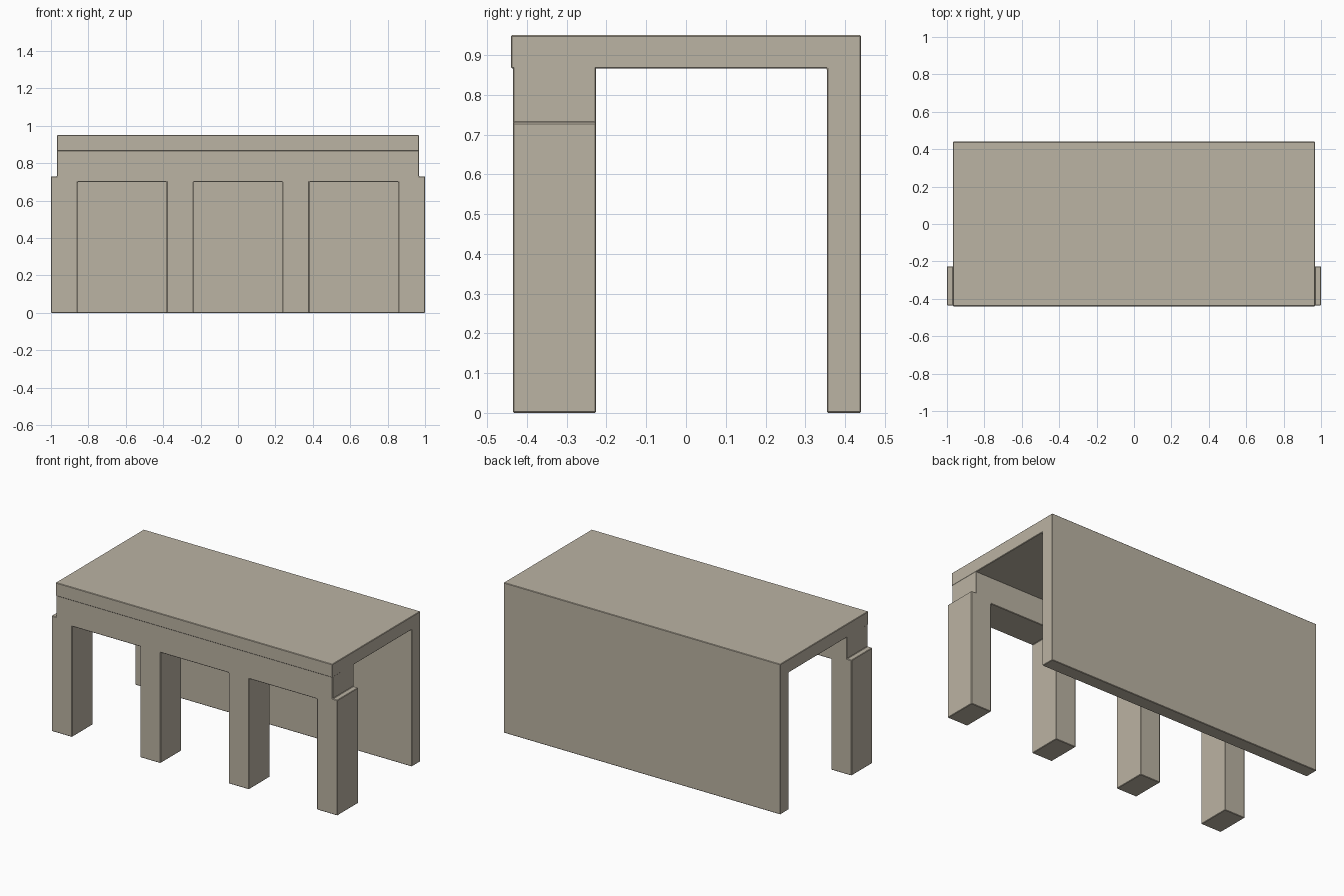
import bpy
import bmesh
from mathutils import Vector

cube = bpy.data.objects.get("Cube")
if cube:
    bpy.data.objects.remove(cube, do_unlink=True)

stone = bpy.data.materials.new("warm_grey_stone")
stone.use_nodes = True
colour = (0.497, 0.451, 0.366, 1)
stone.diffuse_color = colour
stone.node_tree.nodes["Principled BSDF"].inputs["Base Color"].default_value = colour


def extrude_profile(name, points, direction):
    """Extrude a flat profile and soften its edges with a tiny chamfer."""
    bm = bmesh.new()
    face = bm.faces.new([bm.verts.new(p) for p in points])
    new = bmesh.ops.extrude_face_region(bm, geom=[face])["geom"]
    moved = [v for v in new if isinstance(v, bmesh.types.BMVert)]
    bmesh.ops.translate(bm, verts=moved, vec=Vector(direction))
    bmesh.ops.recalc_face_normals(bm, faces=bm.faces[:])
    mesh = bpy.data.meshes.new(name)
    bm.to_mesh(mesh)
    bm.free()
    mesh.materials.append(stone)
    obj = bpy.data.objects.new(name, mesh)
    bpy.context.collection.objects.link(obj)
    bevel = obj.modifiers.new("chamfer", "BEVEL")
    bevel.width = 0.003
    bevel.segments = 1
    return obj


# Roof slab and back wall: one bent profile running the full width
half, back, inner, front = 0.968, 0.44, 0.354, -0.44
height, soffit = 0.95, 0.866
canopy = [(back, 0), (back, height), (front, height),
          (front, soffit), (inner, soffit), (inner, 0)]
extrude_profile("roof_and_back_wall",
                [(-half, y, z) for y, z in canopy], (2 * half, 0, 0))

# Front arcade: stepped outer shoulders and three square openings
pier_front, pier_back = -0.435, -0.226
shoulder, opening, embedded = 0.73, 0.70, 0.88
side = half - 0.001
outline = [(-side, embedded), (-side, shoulder), (-1, shoulder), (-1, 0)]
for left, right in [(-0.857, -0.381), (-0.238, 0.238), (0.381, 0.857)]:
    outline += [(left, 0), (left, opening), (right, opening), (right, 0)]
outline += [(1, 0), (1, shoulder), (side, shoulder), (side, embedded)]
extrude_profile("front_arcade", [(x, pier_front, z) for x, z in outline],
                (0, pier_back - pier_front, 0))
